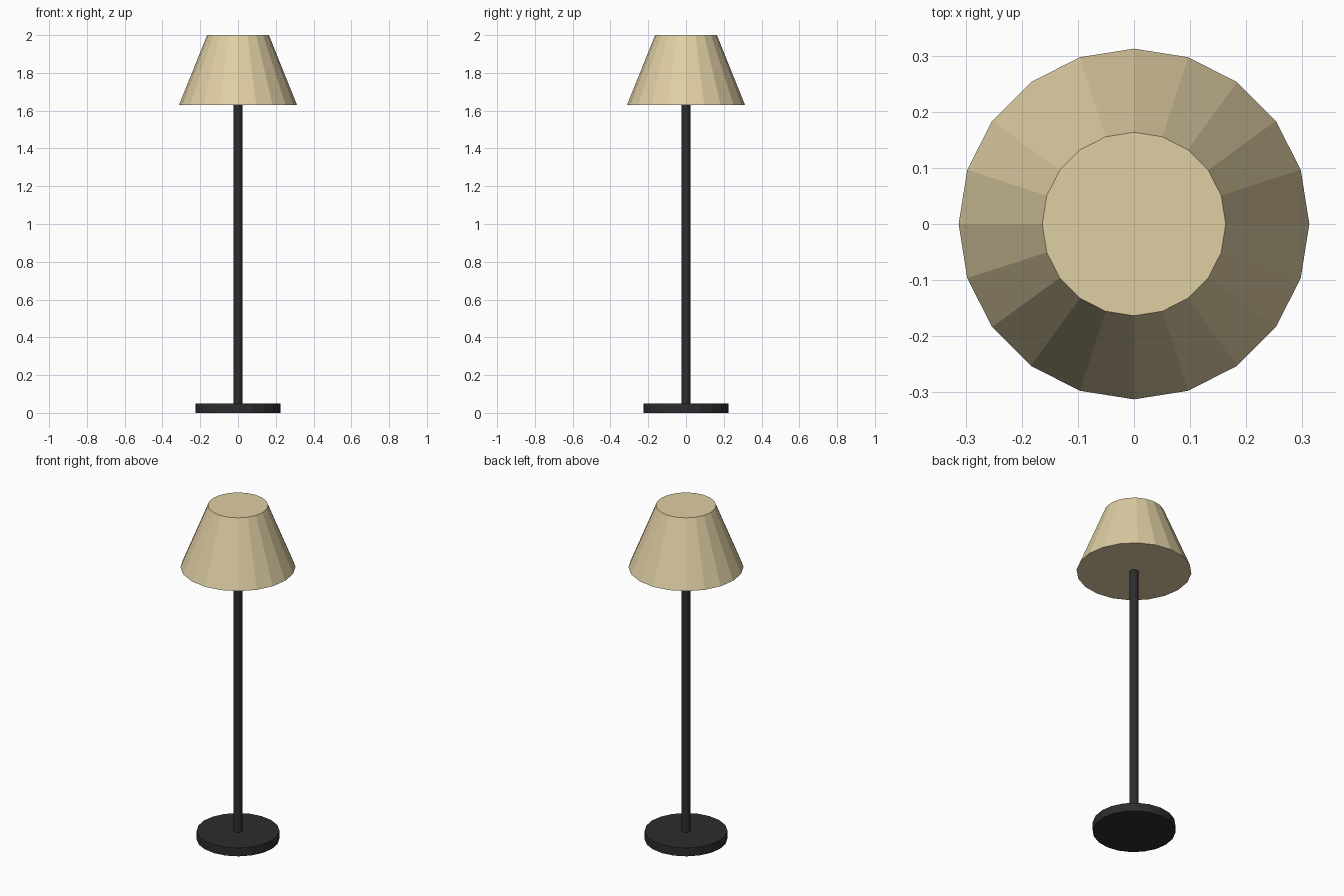
import bpy

if "Cube" in bpy.data.objects:
    bpy.data.objects.remove(bpy.data.objects["Cube"])


def make_material(name, color):
    mat = bpy.data.materials.new(name)
    mat.diffuse_color = (*color, 1.0)
    mat.use_nodes = True
    mat.node_tree.nodes["Principled BSDF"].inputs["Base Color"].default_value = mat.diffuse_color
    return mat


def frustum(name, r_bottom, r_top, z0, z1, mat, sides=20):
    """Capped flat-faced round part standing between two heights."""
    bpy.ops.mesh.primitive_cone_add(vertices=sides, radius1=r_bottom, radius2=r_top,
                                    depth=z1 - z0, location=(0, 0, (z0 + z1) / 2))
    obj = bpy.context.object
    obj.name = name
    obj.data.materials.append(mat)
    return obj


black = make_material("black_metal", (0.026, 0.026, 0.028))
cream = make_material("cream_fabric", (0.74, 0.62, 0.37))

# Round foot
frustum("base", 0.225, 0.225, 0.0, 0.05, black)
# Upright pole
frustum("pole", 0.024, 0.024, 0.05, 1.63, black)
# Tapered lampshade, closed at both ends
frustum("lampshade", 0.3125, 0.1635, 1.63, 2.0, cream)
